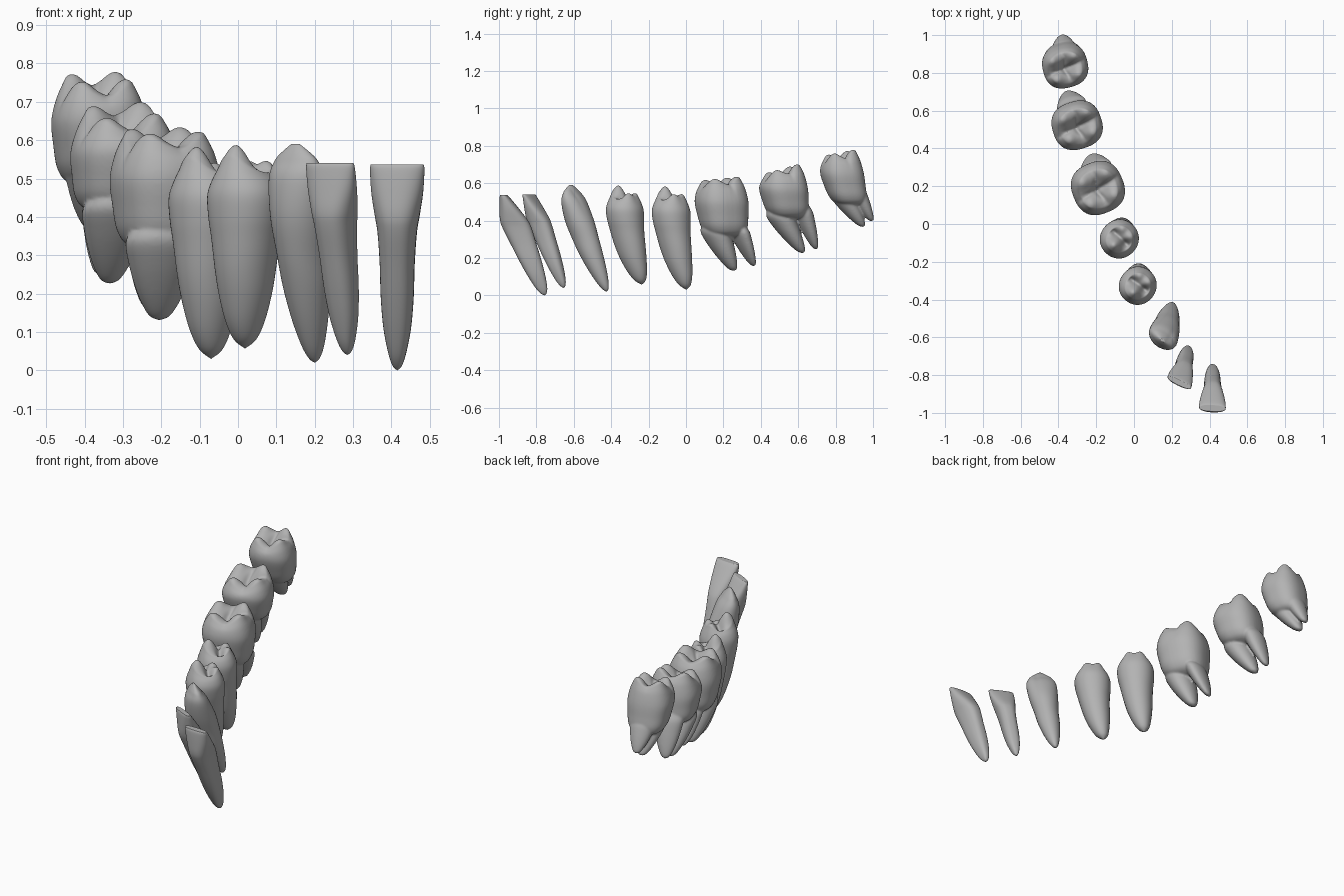
import bpy, bmesh, math
from mathutils import Vector

cube = bpy.data.objects.get("Cube")
if cube:
    bpy.data.objects.remove(cube)

enamel = bpy.data.materials.new("tooth_grey")
enamel.use_nodes = True
GREY = (0.45, 0.45, 0.45, 1)
enamel.diffuse_color = GREY
enamel.node_tree.nodes["Principled BSDF"].inputs["Base Color"].default_value = GREY

# Profiles: (distance from biting edge to root tip, width, depth), as fractions
INCISOR = [(0, .97, .22), (.03, 1, .36), (.14, .95, .68), (.25, .82, .95), (.33, .72, 1),
           (.48, .64, .9), (.65, .6, .78), (.8, .5, .62), (.92, .32, .42), (.98, .16, .2), (1, 0, 0)]
CANINE = [(0, .16, .08), (.04, .55, .28), (.08, .82, .45), (.16, 1, .76), (.33, .95, 1),
          (.5, .8, .97), (.65, .72, .85), (.8, .55, .66), (.92, .34, .42), (.98, .16, .2), (1, 0, 0)]
PREMOLAR = [(0, .68, .7), (.05, .88, .88), (.13, 1, 1), (.25, .97, .98), (.37, .88, .92),
            (.55, .77, .84), (.7, .66, .72), (.85, .48, .54), (.95, .28, .3), (1, 0, 0)]
MOLAR = [(0, .74, .72), (.1, .91, .9), (.3, 1, 1), (.55, .95, .94),
         (.78, .86, .84), (.92, .62, .6), (1, 0, 0)]
ROOT = [(0, .8, .8), (.15, 1, 1), (.4, .9, .88), (.65, .7, .68), (.85, .47, .45), (.96, .26, .25), (1, 0, 0)]


def smooth_profile(points, steps=5):
    """Catmull-Rom resampling of a profile."""
    pts = [Vector(p) for p in points]
    out = []
    for i in range(len(pts) - 1):
        a, b, c, d = pts[max(i - 1, 0)], pts[i], pts[i + 1], pts[min(i + 2, len(pts) - 1)]
        for k in range(steps):
            s = k / steps
            out.append(b + .5 * s * ((c - a) + s * ((2 * a - 5 * b + 4 * c - d) + s * (3 * (b - c) + d - a))))
    return out + [pts[-1]]


def loft(bm, profile, top, tip, width, depth, yaw=0, bend=1, power=2, relief=None, slope=0, sides=48):
    """Sweep superellipse rings from top to tip; relief shapes the biting surface."""
    top, tip = Vector(top), Vector(tip)
    angle = math.radians(yaw)
    ca, sa = math.cos(angle), math.sin(angle)
    rows = smooth_profile(profile)
    cap = [(rows[0], s / 14) for s in range(14)]
    rings = []
    for (t, w, d), scale in cap + [(r, 1) for r in rows]:
        t, ring = max(t, 0), []
        centre = top.lerp(tip, t)
        run = t ** bend
        centre.x = top.x + (tip.x - top.x) * run
        centre.y = top.y + (tip.y - top.y) * run
        fade = max(0, 1 - t / .35) ** 1.5
        for k in range(sides):
            c, s = math.cos(math.tau * k / sides), math.sin(math.tau * k / sides)
            u = math.copysign(abs(c) ** (2 / power), c) * max(w, 0) * scale
            v = math.copysign(abs(s) ** (2 / power), s) * max(d, 0) * scale
            x, y = u * width / 2, v * depth / 2
            px, py = x * ca - y * sa, x * sa + y * ca
            lift = slope * py + (relief(u, v) if relief else 0)
            ring.append(bm.verts.new(centre + Vector((px, py, lift * fade))))
        rings.append(ring)
    for a, b in zip(rings, rings[1:]):
        for k in range(sides):
            j = (k + 1) % sides
            bm.faces.new((a[k], b[k], b[j], a[j]))
    bmesh.ops.remove_doubles(bm, verts=bm.verts, dist=1e-5)


def bump(u, v, cu, cv, size):
    return math.exp(-((u - cu) ** 2 + (v - cv) ** 2) / size ** 2)


def groove(x, size):
    return math.exp(-(x / size) ** 2)


# Biting surfaces: u runs along the arch, v from cheek (-) to tongue (+)
def canine_relief(u, v):
    return -.012 * groove(u - .3, .15) * (v > 0) * v


def premolar_relief(u, v):
    cusps = .072 * bump(u, v, 0, -.42, .42) + .03 * bump(u, v, .3, .5, .3) + .03 * bump(u, v, -.3, .5, .3)
    pits = .02 * bump(u, v, .38, .08, .2) + .02 * bump(u, v, -.38, .08, .2)
    return cusps - pits - .012 * groove(v - .1, .12) * (abs(u) < .6)


def molar_relief(u, v):
    cusps = sum(.042 * bump(u, v, i * .45, j * .48, .34) for i in (-1, 1) for j in (-1, 1))
    fissures = .02 * groove(v + .08 * math.cos(6 * u), .09) * groove(u, .6) + .016 * groove(u + .15 * v, .09)
    return cusps - fissures - .022 * bump(u, v, 0, 0, .35)


def finish(bm, name, remesh=False):
    bmesh.ops.recalc_face_normals(bm, faces=bm.faces)
    mesh = bpy.data.meshes.new(name)
    bm.to_mesh(mesh)
    bm.free()
    mesh.materials.append(enamel)
    for face in mesh.polygons:
        face.use_smooth = True
    obj = bpy.data.objects.new(name, mesh)
    bpy.context.collection.objects.link(obj)
    if remesh:
        # Fuse crown and roots into one skin
        fuse = obj.modifiers.new("fuse", 'REMESH')
        fuse.mode = 'VOXEL'
        fuse.voxel_size = .006
        fuse.use_smooth_shade = True
        relax = obj.modifiers.new("relax", 'SMOOTH')
        relax.factor = .5
        relax.iterations = 4


def single_tooth(name, profile, top, tip, width, depth, **shape):
    bm = bmesh.new()
    loft(bm, profile, top, tip, width, depth, **shape)
    finish(bm, name)


def molar(name, top, base, width, depth, yaw, slope, roots):
    bm = bmesh.new()
    loft(bm, MOLAR, top, base, width, depth, yaw, 1.5, 2.5, molar_relief, slope)
    for start, tip, w, d in roots:
        loft(bm, ROOT, start, tip, w, d, yaw, 1.1)
    finish(bm, name, True)


# Front teeth
single_tooth("central_incisor", INCISOR, (.415, -.975, .537), (.415, -.757, 0), .142, .155,
             yaw=-3, power=2.5)
single_tooth("lateral_incisor", INCISOR, (.24, -.84, .54), (.285, -.655, .04), .138, .125,
             yaw=-26, power=2.5)
single_tooth("canine", CANINE, (.15, -.615, .59), (.2, -.425, .02), .165, .155,
             yaw=-38, bend=1.3, relief=canine_relief)

# Premolars
single_tooth("first_premolar", PREMOLAR, (.02, -.33, .515), (.018, -.237, .057), .195, .2,
             yaw=-38, bend=1.8, power=2.1, relief=premolar_relief)
single_tooth("second_premolar", PREMOLAR, (-.078, -.082, .51), (-.07, .002, .03), .2, .205,
             yaw=-45, bend=1.8, power=2.1, relief=premolar_relief)

# Molars, each with a front and a rear root
molar("first_molar", (-.19, .185, .585), (-.195, .215, .3), .275, .275, -68, .1,
      [((-.195, .145, .37), (-.205, .255, .13), .15, .2),
       ((-.2, .275, .37), (-.225, .362, .155), .095, .18)])
molar("second_molar", (-.298, .515, .638), (-.315, .555, .4), .25, .265, -72, .28,
      [((-.315, .49, .45), (-.335, .622, .225), .145, .18),
       ((-.325, .615, .48), (-.355, .695, .245), .1, .16)])
molar("third_molar", (-.363, .825, .725), (-.37, .885, .47), .225, .24, -75, .2,
      [((-.37, .825, .55), (-.38, .945, .365), .13, .16),
       ((-.37, .905, .57), (-.38, .993, .395), .1, .14)])
